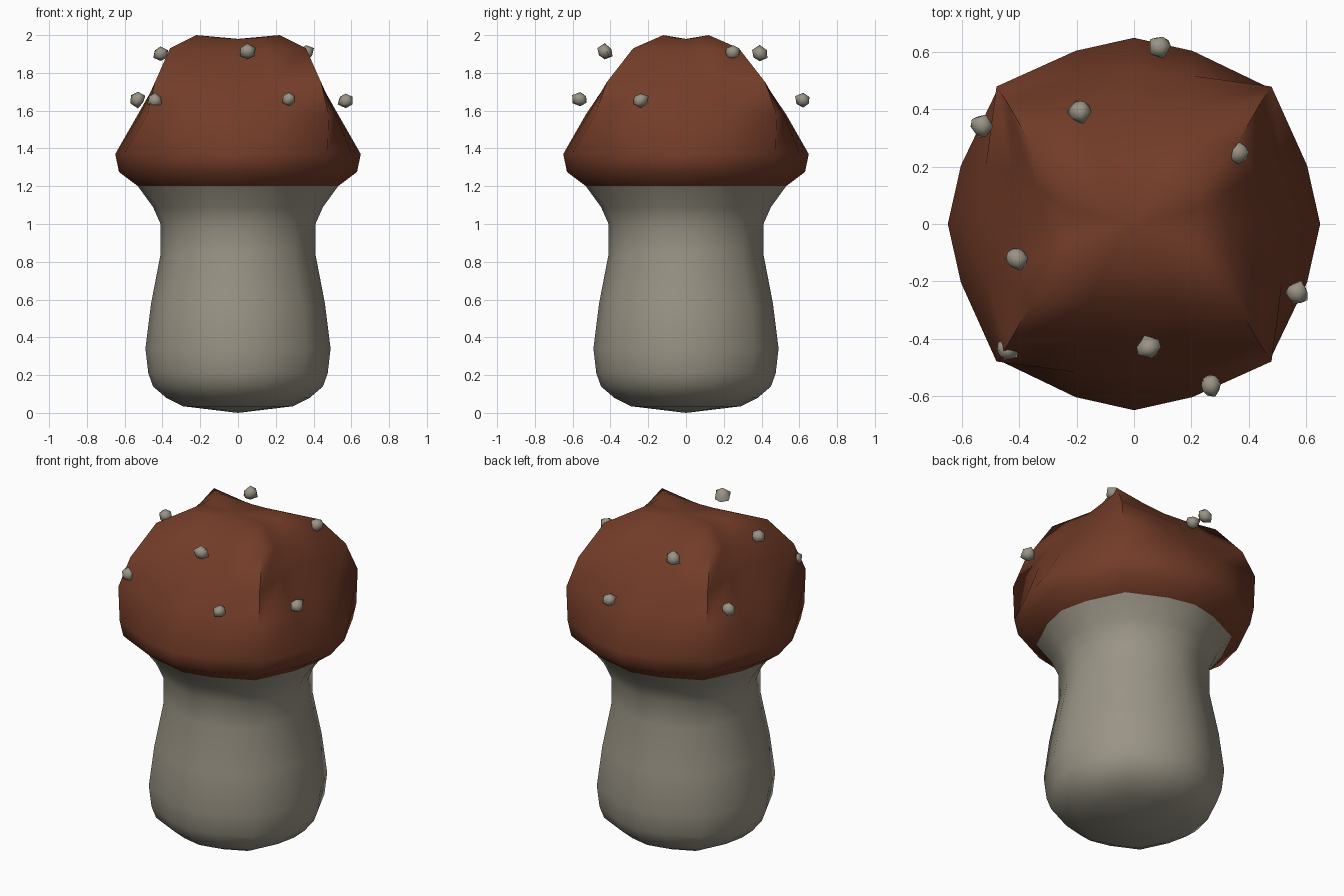
import bpy, bmesh, math, random
from mathutils import Vector

random.seed(4)
if "Cube" in bpy.data.objects:
    bpy.data.objects.remove(bpy.data.objects["Cube"])


def material(name, rgb):
    m = bpy.data.materials.new(name)
    m.use_nodes = True
    m.diffuse_color = (*rgb, 1)
    m.node_tree.nodes["Principled BSDF"].inputs["Base Color"].default_value = (*rgb, 1)
    return m


brown = material("cap brown", (0.17, 0.045, 0.021))
grey = material("stem grey", (0.32, 0.295, 0.235))


def finish(name, bm, mat, angle):
    bmesh.ops.recalc_face_normals(bm, faces=bm.faces)
    mesh = bpy.data.meshes.new(name)
    bm.to_mesh(mesh)
    bm.free()
    mesh.materials.append(mat)
    ob = bpy.data.objects.new(name, mesh)
    bpy.context.collection.objects.link(ob)
    bpy.ops.object.select_all(action="DESELECT")
    ob.select_set(True)
    bpy.context.view_layer.objects.active = ob
    bpy.ops.object.shade_smooth_by_angle(angle=math.radians(angle))
    return ob


def ring(sx, sy, zs, cx, cy, zc):
    """16-point rounded square from its side middles and its corners."""
    zm = zs + 0.26 * (zc - zs)
    quarter = [(sx, 0, zs), (sx + 0.26 * (cx - sx), 0.43 * cy, zm), (cx, cy, zc),
               (0.43 * cx, sy + 0.26 * (cy - sy), zm), (0, sy, zs)]
    second = [(-x, y, z) for x, y, z in reversed(quarter[:-1])]
    half = quarter + second
    return half + [(x, -y, z) for x, y, z in reversed(half[1:-1])]


def round_ring(r, z):
    return ring(r, r, z, 0.73 * r, 0.73 * r, z)


def loft(bm, rings, tip_index, tip):
    loops = [[bm.verts.new(p) for p in r] for r in rings]
    for a, b in zip(loops, loops[1:]):
        for i in range(16):
            j = (i + 1) % 16
            bm.faces.new((a[i], a[j], b[j], b[i]))
    end, centre = loops[tip_index], bm.verts.new(tip)
    for i in range(16):
        bm.faces.new((end[i], end[(i + 1) % 16], centre))


# Stem: bulging base, narrow neck, flare up to the cap
stem_profile = [(0.29, 0.035), (0.38, 0.08), (0.45, 0.14), (0.475, 0.21), (0.49, 0.34),
                (0.46, 0.58), (0.41, 0.84), (0.41, 1.0), (0.45, 1.09), (0.53, 1.2)]
bm = bmesh.new()
loft(bm, [round_ring(r, z) for r, z in stem_profile], 0, (0, 0, 0))
finish("stem", bm, grey, 60)

# Cap: round rim turning into a squared crown with four corner ridges
cap_rings = [round_ring(0.53, 1.2), round_ring(0.63, 1.275), round_ring(0.65, 1.37),
             ring(0.53, 0.53, 1.58, 0.48, 0.48, 1.58),
             ring(0.42, 0.40, 1.77, 0.44, 0.42, 1.75),
             ring(0.33, 0.27, 1.9, 0.36, 0.28, 1.93),
             ring(0.23, 0.14, 1.98, 0.22, 0.12, 2.0)]
bm = bmesh.new()
loft(bm, cap_rings, -1, (0, 0, 1.98))
finish("cap", bm, brown, 60)

# Loose lumps around the cap
lumps = [(0.09, 0.62, 1.655), (-0.19, 0.39, 1.9), (-0.53, 0.34, 1.66),
         (0.36, 0.25, 1.91), (-0.41, -0.12, 1.9), (-0.44, -0.44, 1.655),
         (0.05, -0.43, 1.91), (0.57, -0.24, 1.655), (0.27, -0.56, 1.66)]
for n, centre in enumerate(lumps, 1):
    bm = bmesh.new()
    bmesh.ops.create_icosphere(bm, subdivisions=1, radius=0.042)
    for v in bm.verts:
        v.co = v.co * random.uniform(0.85, 1.2) + Vector(centre)
    finish(f"lump_{n}", bm, grey, 60)
